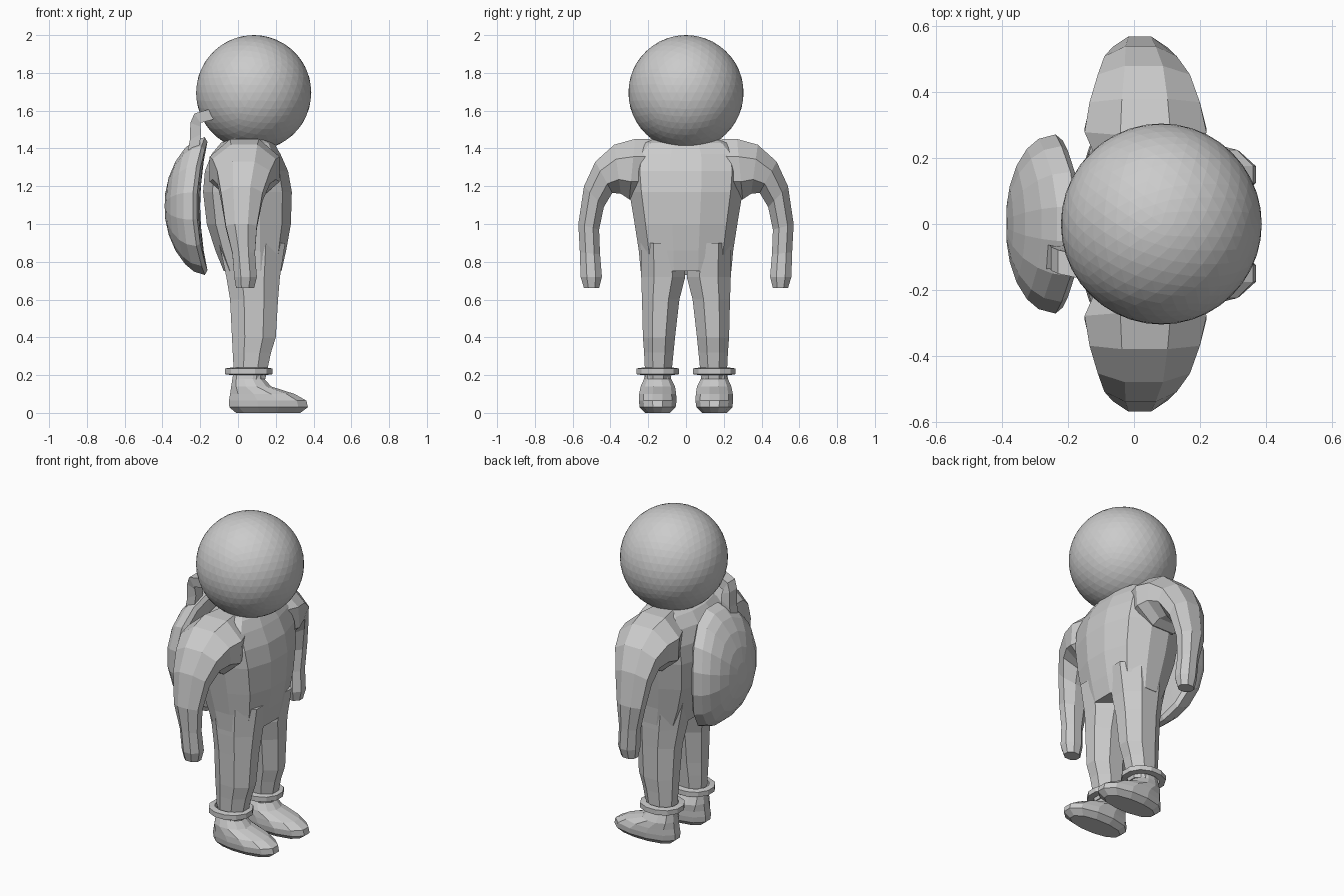
import bpy, bmesh
from math import cos, sin, pi, sqrt
from mathutils import Vector

if "Cube" in bpy.data.objects:
    bpy.data.objects.remove(bpy.data.objects["Cube"])

grey = bpy.data.materials.new("plain_grey")
grey.use_nodes = True
grey.diffuse_color = (0.6, 0.6, 0.6, 1)
grey.node_tree.nodes["Principled BSDF"].inputs["Base Color"].default_value = (0.6, 0.6, 0.6, 1)


def finish(name, bm, mirror=False):
    """Turn a bmesh into an object, optionally mirrored across y = 0."""
    bmesh.ops.recalc_face_normals(bm, faces=bm.faces)
    mesh = bpy.data.meshes.new(name)
    bm.to_mesh(mesh)
    bm.free()
    mesh.materials.append(grey)
    obj = bpy.data.objects.new(name, mesh)
    bpy.context.collection.objects.link(obj)
    if mirror:
        mod = obj.modifiers.new("mirror", 'MIRROR')
        mod.use_axis = (False, True, False)
        mod.use_mirror_merge = False
    return obj


def unit_ring(n, power):
    """Rounded-box outline with flat sides, filling -1..1."""
    pts = []
    for i in range(n):
        a = 2 * pi * (i + 0.5) / n
        r = (abs(cos(a)) ** power + abs(sin(a)) ** power) ** (-1 / power)
        pts.append((r * cos(a), r * sin(a)))
    mu = max(p[0] for p in pts)
    mv = max(p[1] for p in pts)
    return [(u / mu, v / mv) for u, v in pts]


def skin(bm, rings, cap=True):
    for a, b in zip(rings, rings[1:]):
        for i in range(len(a)):
            j = (i + 1) % len(a)
            bm.faces.new((a[i], a[j], b[j], b[i]))
    if cap:
        bm.faces.new(rings[0])
        bm.faces.new(rings[-1])


def loft(name, rows, n=12, power=2.6, mirror=False):
    """Each row: x range, then outer and inner (y, z) ends of the section."""
    bm = bmesh.new()
    rings = []
    for x0, x1, outer, inner in rows:
        p, q = Vector(outer), Vector(inner)
        ring = []
        for u, v in unit_ring(n, power):
            yz = (p + q) / 2 + (p - q) / 2 * v
            ring.append(bm.verts.new(((x0 + x1) / 2 + (x1 - x0) / 2 * u, yz.x, yz.y)))
        rings.append(ring)
    skin(bm, rings)
    return finish(name, bm, mirror)


def stack(name, rows, **kw):
    """Horizontal sections: z, x range, y range."""
    return loft(name, [(x0, x1, (y1, z), (y0, z)) for z, x0, x1, y0, y1 in rows], **kw)


# Head
bm = bmesh.new()
bmesh.ops.create_icosphere(bm, subdivisions=4, radius=0.305)
bmesh.ops.translate(bm, verts=bm.verts, vec=(0.083, 0, 1.695))
finish("head", bm)

# Torso
body = [(1.455, -0.02, 0.14, 0.17), (1.43, -0.09, 0.19, 0.24), (1.37, -0.14, 0.225, 0.3),
        (1.28, -0.175, 0.265, 0.31), (1.17, -0.185, 0.285, 0.3), (1.0, -0.165, 0.28, 0.272),
        (0.86, -0.12, 0.255, 0.25), (0.75, -0.075, 0.23, 0.24)]
stack("torso", [(z, x0, x1, -w, w) for z, x0, x1, w in body], power=2.8)

# Arms with rounded mitten hands
loft("arm", [
    (-0.1, 0.18, (0.15, 1.452), (0.2, 1.14)),
    (-0.15, 0.22, (0.27, 1.45), (0.3, 1.13)),
    (-0.135, 0.2, (0.38, 1.42), (0.345, 1.16)),
    (-0.11, 0.17, (0.48, 1.33), (0.39, 1.165)),
    (-0.09, 0.13, (0.54, 1.2), (0.435, 1.09)),
    (-0.065, 0.1, (0.57, 1.0), (0.46, 0.97)),
    (-0.03, 0.09, (0.562, 0.85), (0.455, 0.84)),
    (-0.02, 0.1, (0.558, 0.72), (0.445, 0.72)),
    (-0.01, 0.085, (0.54, 0.66), (0.46, 0.66))], n=8, power=2.3, mirror=True)

# Legs
stack("leg", [
    (0.9, -0.1, 0.25, 0.01, 0.24), (0.72, -0.062, 0.222, 0.004, 0.237),
    (0.6, -0.042, 0.212, 0.035, 0.233), (0.4, -0.032, 0.2, 0.058, 0.228),
    (0.32, -0.028, 0.175, 0.066, 0.222), (0.18, -0.02, 0.145, 0.08, 0.215)],
    n=8, power=2.6, mirror=True)

# Shoes
stack("shoe", [
    (0.23, -0.022, 0.14, 0.085, 0.215), (0.18, -0.03, 0.14, 0.078, 0.222),
    (0.14, -0.036, 0.175, 0.058, 0.24), (0.1, -0.042, 0.3, 0.052, 0.248),
    (0.065, -0.048, 0.362, 0.05, 0.25), (0.03, -0.046, 0.37, 0.055, 0.245),
    (0.0, -0.01, 0.33, 0.085, 0.215)], n=12, power=2.3, mirror=True)

# Trouser cuffs: closed ring bands
bm = bmesh.new()
rings = []
for z, grow in ((0.2, 0.0), (0.205, 0.033), (0.235, 0.033), (0.24, 0.0)):
    rings.append([bm.verts.new((0.057 + (0.093 + grow) * u, 0.15 + (0.08 + grow) * v, z))
                  for u, v in unit_ring(12, 2.2)])
skin(bm, rings + rings[:1], cap=False)
finish("cuff", bm, mirror=True)


# Backpack: domed shell with a curved inner face
def pack_ring(bm, r, depth):
    ring = []
    for u, v in unit_ring(16, 2.25):
        y, z = r * u, r * v
        ring.append(bm.verts.new((-0.2 + 0.045 * z * z - 0.02 * y * y - depth,
                                  0.272 * y, 1.095 + 0.365 * z)))
    return ring


bm = bmesh.new()
rings = [pack_ring(bm, r, 0) for r in (0.3, 0.65, 0.93)]
rings += [pack_ring(bm, r, 0.02 + 0.17 * sqrt(1 - r * r)) for r in (1, 0.95, 0.84, 0.65, 0.42, 0.18)]
skin(bm, rings)
finish("backpack", bm)

# Hose: bent square bar from the backpack to the head
bm = bmesh.new()
rings = []
for x, z, dx, dz, y in ((-0.235, 1.4, 0.03, 0.01, -0.1), (-0.225, 1.46, 0.03, 0.015, -0.1),
                        (-0.225, 1.525, 0.027, -0.01, -0.105), (-0.215, 1.56, 0.016, -0.025, -0.115),
                        (-0.15, 1.578, 0.01, -0.027, -0.13), (-0.1, 1.6, 0.01, -0.025, -0.13)):
    rings.append([bm.verts.new((x + s * dx, y + t * 0.036, z + s * dz))
                  for s, t in ((-1, -1), (1, -1), (1, 1), (-1, 1))])
skin(bm, rings)
finish("hose", bm)
